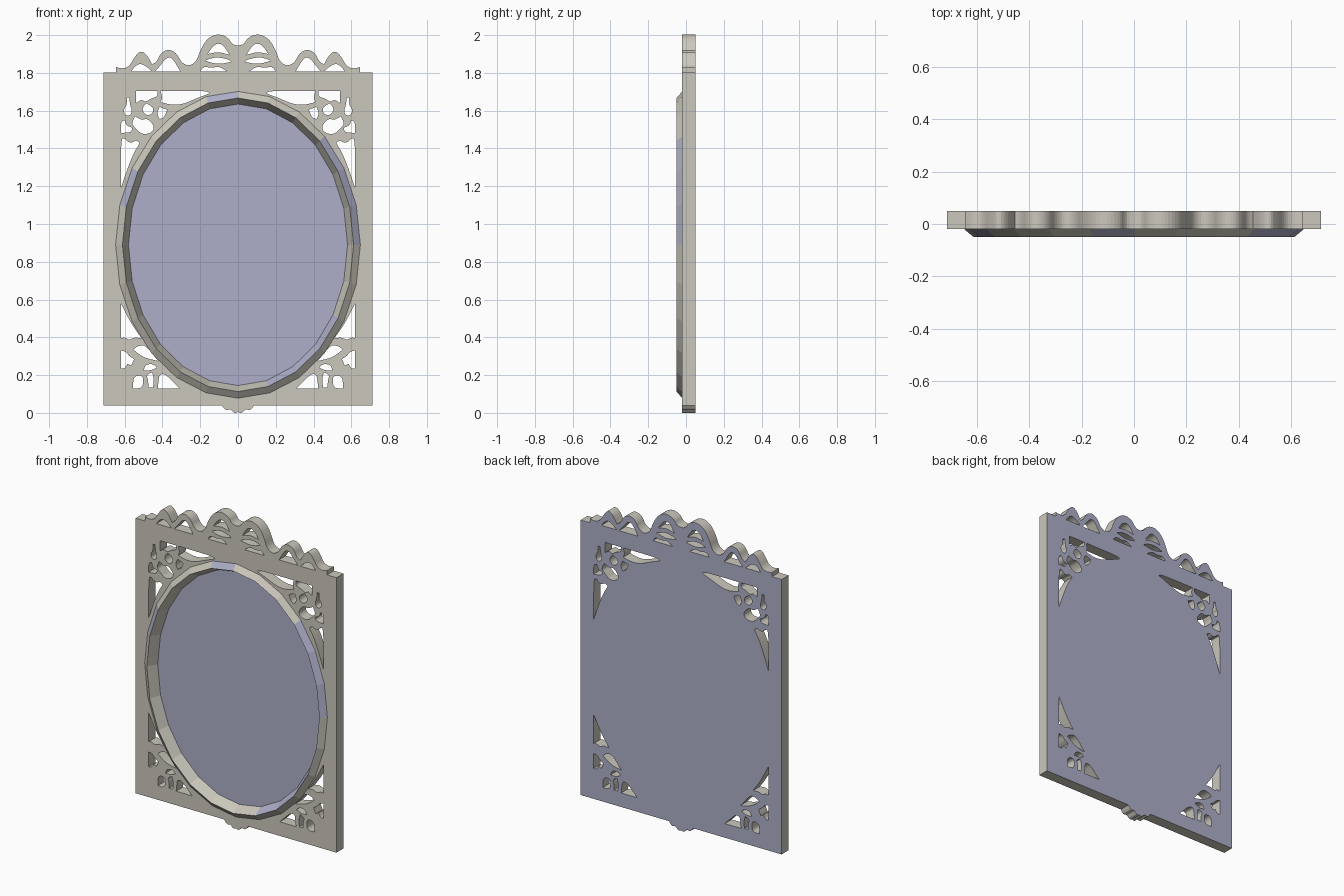
import bpy, bmesh, math
from mathutils import Vector, Matrix

if "Cube" in bpy.data.objects:
    bpy.data.objects.remove(bpy.data.objects["Cube"])


def material(name, rgb):
    m = bpy.data.materials.new(name)
    m.diffuse_color = (*rgb, 1)
    m.use_nodes = True
    m.node_tree.nodes["Principled BSDF"].inputs["Base Color"].default_value = m.diffuse_color
    return m


beige = material("beige", (0.60, 0.575, 0.505))
blue = material("blue grey", (0.42, 0.43, 0.58))
GLASS_Y = 0.015


def soften(pts, closed=True, rounds=2):
    """Corner cutting that leaves sharp corners alone."""
    pts = [Vector(p) for p in pts]
    for _ in range(rounds):
        out, n = [], len(pts)
        for i, p in enumerate(pts):
            if not closed and i in (0, n - 1):
                out.append(p)
                continue
            a, b = pts[i - 1], pts[(i + 1) % n]
            if (p - a).angle(b - p, 0) > math.radians(82):
                out.append(p)
            else:
                out += [p.lerp(a, 0.25), p.lerp(b, 0.25)]
        pts = out
    return pts


def mirrored(pts):
    return [Vector((-p[0], p[1])) for p in reversed(pts)]


def ellipse(rx, rz):
    return [Vector((rx * math.sin(i * math.pi / 12), .89 + rz * math.cos(i * math.pi / 12)))
            for i in range(24)]


# outline of the left half: crown crest, frame side, bottom drop
crest = [(-.645, 1.83), (-.61, 1.822), (-.575, 1.835), (-.55, 1.88), (-.52, 1.917),
         (-.485, 1.90), (-.455, 1.845), (-.43, 1.86), (-.405, 1.91), (-.365, 1.925),
         (-.325, 1.905), (-.30, 1.855), (-.26, 1.835), (-.22, 1.86), (-.20, 1.92),
         (-.165, 1.98), (-.11, 2.008), (-.055, 1.99), (-.03, 1.95), (0, 1.945)]
drop = [(-.085, .04), (-.065, .012), (-.04, .022), (-.02, -.003), (0, .004)]
left = list(reversed(soften(drop, False)))
left += [Vector(p) for p in ((-.713, .04), (-.713, 1.803), (-.645, 1.803))]
left += soften(crest, False)
outline = left + mirrored(left)[1:-1]

# pierced holes, left half only
crown_holes = [
    [(-.565, 1.808), (-.545, 1.835), (-.52, 1.85), (-.49, 1.838), (-.455, 1.808)],
    [(-.44, 1.808), (-.41, 1.84), (-.385, 1.875), (-.355, 1.885), (-.33, 1.85), (-.305, 1.808)],
    [(-.20, 1.808), (-.18, 1.835), (-.14, 1.825), (-.10, 1.835), (-.06, 1.808)],
    [(-.175, 1.865), (-.12, 1.885), (-.05, 1.872), (-.035, 1.858), (-.11, 1.845)],
    [(-.16, 1.90), (-.135, 1.94), (-.105, 1.958), (-.075, 1.945), (-.045, 1.895), (-.10, 1.912)]]
top_holes = [
    [(-.41, 1.705), (-.165, 1.705), (-.15, 1.692), (-.22, 1.665), (-.29, 1.635),
     (-.35, 1.63), (-.41, 1.645), (-.40, 1.67)],
    [(-.54, 1.705), (-.425, 1.705), (-.425, 1.675), (-.46, 1.665), (-.49, 1.645),
     (-.51, 1.66), (-.54, 1.64)],
    [(-.62, 1.19), (-.62, 1.45), (-.60, 1.455), (-.585, 1.435), (-.56, 1.43), (-.54, 1.445),
     (-.52, 1.43), (-.555, 1.37), (-.59, 1.28)],
    [(-.62, 1.482), (-.62, 1.54), (-.60, 1.55), (-.59, 1.52), (-.56, 1.51), (-.565, 1.485)],
    [(-.60, 1.575), (-.605, 1.61), (-.588, 1.63), (-.588, 1.67), (-.575, 1.67),
     (-.572, 1.63), (-.56, 1.60), (-.57, 1.575)],
    [(-.565, 1.53), (-.545, 1.57), (-.51, 1.55), (-.48, 1.56), (-.44, 1.515), (-.46, 1.48),
     (-.51, 1.475), (-.535, 1.50)],
    [(-.51, 1.61), (-.485, 1.64), (-.445, 1.615), (-.455, 1.58), (-.49, 1.575)],
    [(-.43, 1.585), (-.415, 1.62), (-.375, 1.605), (-.39, 1.565), (-.415, 1.555)]]
bottom_holes = [
    [(-.62, .58), (-.62, .395), (-.60, .40), (-.575, .385), (-.55, .40), (-.51, .395),
     (-.55, .45), (-.585, .51)],
    [(-.62, .33), (-.62, .235), (-.60, .235), (-.585, .26), (-.565, .25), (-.55, .285),
     (-.575, .30), (-.595, .325)],
    [(-.555, .335), (-.53, .355), (-.49, .36), (-.44, .295), (-.42, .275), (-.47, .285), (-.51, .30)],
    [(-.555, .13), (-.555, .18), (-.535, .20), (-.505, .195), (-.50, .165), (-.51, .13)],
    [(-.475, .135), (-.475, .17), (-.485, .20), (-.455, .215), (-.445, .18), (-.45, .135)],
    [(-.50, .225), (-.49, .255), (-.45, .26), (-.43, .24), (-.46, .225)],
    [(-.425, .13), (-.31, .13), (-.345, .165), (-.385, .205), (-.415, .205), (-.42, .175)]]

# pierced panel as a filled flat curve with thickness
curve = bpy.data.curves.new("panel_curve", 'CURVE')
curve.dimensions = '2D'
curve.fill_mode = 'BOTH'
curve.extrude = 0.035


def add_loop(pts):
    s = curve.splines.new('POLY')
    s.points.add(len(pts) - 1)
    for sp, p in zip(s.points, pts):
        sp.co = (p[0], p[1], 0, 1)
    s.use_cyclic_u = True


add_loop(outline)
add_loop(ellipse(.64, .804))             # opening behind the moulding
for hole in crown_holes + top_holes + bottom_holes:
    h = soften(hole)
    add_loop(h)
    add_loop(mirrored(h))
helper = bpy.data.objects.new("panel_helper", curve)
bpy.context.collection.objects.link(helper)
bpy.context.view_layer.update()
mesh = bpy.data.meshes.new_from_object(helper.evaluated_get(bpy.context.evaluated_depsgraph_get()))
bpy.data.objects.remove(helper)
mesh.materials.clear()
mesh.materials.append(beige)
mesh.materials.append(blue)
mesh.transform(Matrix.Translation((0, .015, 0)) @ Matrix.Rotation(math.pi / 2, 4, 'X'))
bm = bmesh.new()
bm.from_mesh(mesh)
bmesh.ops.remove_doubles(bm, verts=bm.verts, dist=1e-5)
bmesh.ops.recalc_face_normals(bm, faces=bm.faces)


def on_opening(v):
    return abs(math.hypot(v.co.x / .64, (v.co.z - .89) / .804) - 1) < 1e-3


# drop the hidden wall of the opening and close the back with a flat cover
wall = [f for f in bm.faces if abs(f.normal.y) < .5 and all(on_opening(v) for v in f.verts)]
bmesh.ops.delete(bm, geom=wall, context='FACES')
cover = bm.faces.new([bm.verts.new((p.x, .05, p.y)) for p in ellipse(.64, .804)])
cover.normal_update()
if cover.normal.y < 0:
    cover.normal_flip()
bmesh.ops.remove_doubles(bm, verts=bm.verts, dist=1e-4)
for f in bm.faces:                       # blue-grey back, beige elsewhere
    f.smooth = False
    f.material_index = 1 if f.calc_center_median().y > .0495 else 0
bm.to_mesh(mesh)
bm.free()
panel = bpy.data.objects.new("pierced_panel", mesh)
bpy.context.collection.objects.link(panel)


# oval moulding and mirror, 24 sides
def oval(bm, rx, rz, y):
    return [bm.verts.new((p.x, y, p.y)) for p in ellipse(rx, rz)]


def finish(bm, name, *mats):
    me = bpy.data.meshes.new(name)
    for m in mats:
        me.materials.append(m)
    bm.to_mesh(me)
    bm.free()
    bpy.context.collection.objects.link(bpy.data.objects.new(name, me))


bm = bmesh.new()
rings = [oval(bm, *r) for r in ((.648, .812, -.02), (.612, .777, -.05), (.58, .745, GLASS_Y))]
blue_sides = ((3, 4, 5, 19, 23), (8, 9, 10))   # blue-grey facets: outer, inner slope
for k in range(2):
    a, b = rings[k], rings[k + 1]
    for i in range(24):
        j = (i + 1) % 24
        f = bm.faces.new((a[i], b[i], b[j], a[j]))
        f.normal_update()
        if f.normal.y > 0:
            f.normal_flip()
        f.material_index = int(i in blue_sides[k])
finish(bm, "oval_moulding", beige, blue)

bm = bmesh.new()
face = bm.faces.new(oval(bm, .58, .745, GLASS_Y))
face.normal_update()
if face.normal.y > 0:
    face.normal_flip()
finish(bm, "mirror_glass", blue)
